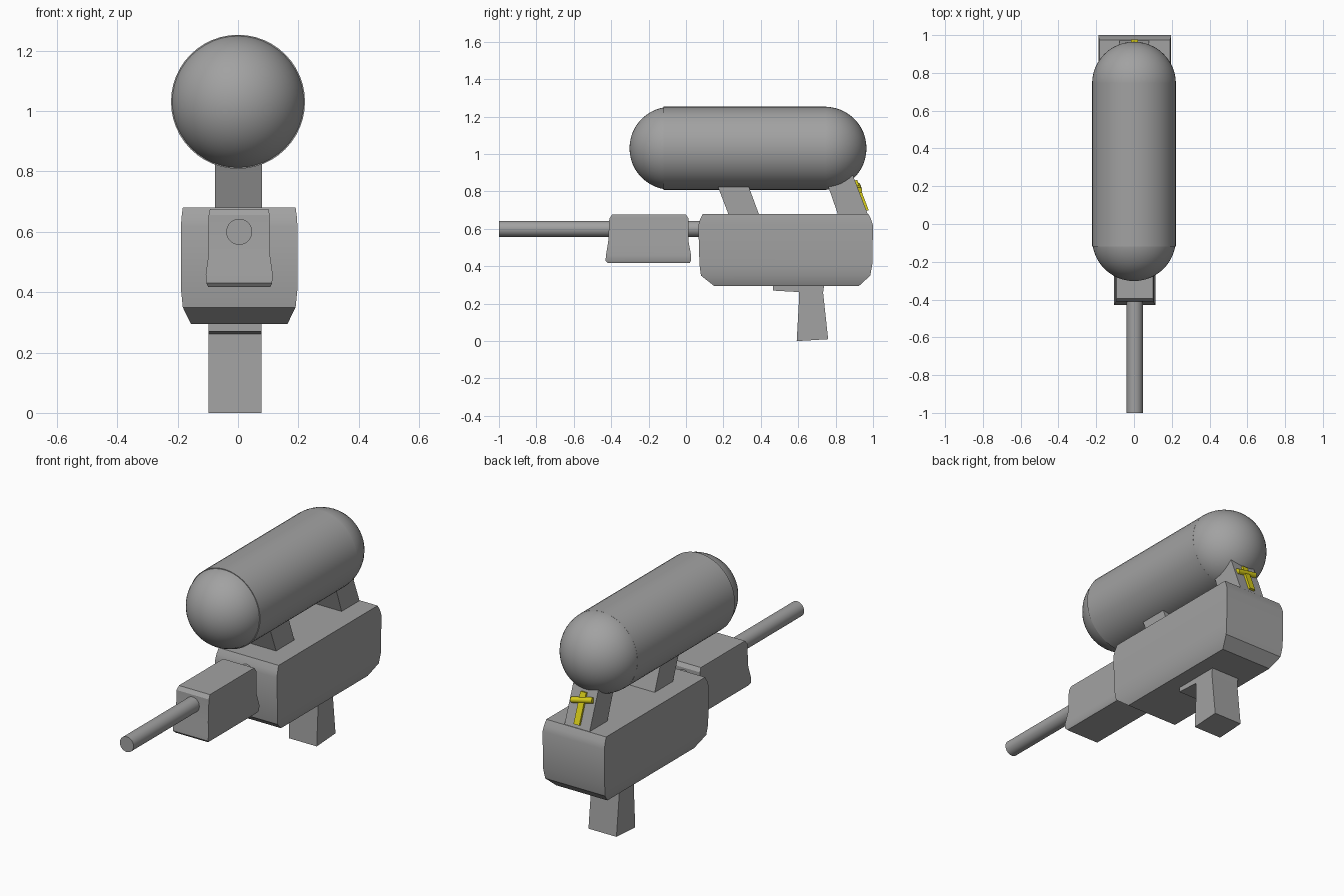
import bpy, bmesh, math
from mathutils import Vector, Matrix

cube = bpy.data.objects.get("Cube")
if cube:
    bpy.data.objects.remove(cube, do_unlink=True)


def material(name, rgb):
    m = bpy.data.materials.new(name)
    m.use_nodes = True
    m.diffuse_color = (*rgb, 1)
    m.node_tree.nodes["Principled BSDF"].inputs["Base Color"].default_value = (*rgb, 1)
    return m


GRAY = material("plain gray", (0.36, 0.36, 0.36))
YELLOW = material("yellow", (0.7, 0.62, 0.01))


def finish(name, bm, mat, smooth=True):
    bmesh.ops.recalc_face_normals(bm, faces=bm.faces)
    mesh = bpy.data.meshes.new(name)
    bm.to_mesh(mesh)
    bm.free()
    mesh.materials.append(mat)
    ob = bpy.data.objects.new(name, mesh)
    bpy.context.collection.objects.link(ob)
    if smooth:
        bpy.ops.object.select_all(action='DESELECT')
        ob.select_set(True)
        bpy.context.view_layer.objects.active = ob
        bpy.ops.object.shade_smooth_by_angle(angle=math.radians(30))
    return ob


def rod(name, start, end, radius, mat, sides=32):
    a, b = Vector(start), Vector(end)
    turn = (b - a).to_track_quat('Z', 'Y').to_matrix().to_4x4()
    bm = bmesh.new()
    bmesh.ops.create_cone(bm, cap_ends=True, segments=sides, radius1=radius, radius2=radius,
                          depth=(b - a).length, matrix=Matrix.Translation((a + b) / 2) @ turn)
    return finish(name, bm, mat)


def ball(name, center, radius):
    bm = bmesh.new()
    turn = Matrix.Rotation(math.pi / 2, 4, 'X')
    bmesh.ops.create_uvsphere(bm, u_segments=48, v_segments=24, radius=radius,
                              matrix=Matrix.Translation(center) @ turn)
    return finish(name, bm, GRAY)


def stacked_box(name, cx, levels):
    """Box lofted through rectangles given as (z, half width, y front, y back)."""
    bm = bmesh.new()
    rings = [[bm.verts.new(p) for p in ((cx - w, f, z), (cx + w, f, z),
                                        (cx + w, b, z), (cx - w, b, z))]
             for z, w, f, b in levels]
    for lo, hi in zip(rings, rings[1:]):
        for i in range(4):
            j = (i + 1) % 4
            bm.faces.new((lo[i], lo[j], hi[j], hi[i]))
    bm.faces.new(rings[0])
    bm.faces.new(rings[-1])
    return finish(name, bm, GRAY)


def side_plate(name, x0, x1, outline, mat=GRAY):
    """Side outline of (y, z) points extruded across x."""
    bm = bmesh.new()
    face = bm.faces.new([bm.verts.new((x0, y, z)) for y, z in outline])
    out = bmesh.ops.extrude_face_region(bm, geom=[face])
    moved = [v for v in out["geom"] if isinstance(v, bmesh.types.BMVert)]
    bmesh.ops.translate(bm, verts=moved, vec=(x1 - x0, 0, 0))
    return finish(name, bm, mat, smooth=False)


# Tank with rounded ends
R, TANK_Z = 0.222, 1.031
rod("tank_barrel", (0, -0.12, TANK_Z), (0, 0.75, TANK_Z), R, GRAY, 48)
ball("tank_front_cap", (0, -0.08, TANK_Z), R)
ball("tank_back_cap", (0, 0.743, TANK_Z), R)

# Main body, with chamfered ends and underside
stacked_box("body", 0.004, [
    (0.295, 0.16, 0.15, 0.925), (0.35, 0.187, 0.08, 0.985), (0.41, 0.193, 0.072, 0.996),
    (0.62, 0.193, 0.066, 1.0), (0.65, 0.191, 0.075, 0.99), (0.68, 0.187, 0.09, 0.975)])

# Sliding pump handle and the nozzle through it
stacked_box("pump_handle", 0.004, [
    (0.418, 0.103, -0.42, 0.02), (0.43, 0.109, -0.43, 0.027), (0.46, 0.111, -0.428, 0.027),
    (0.53, 0.101, -0.416, 0.014), (0.655, 0.101, -0.41, 0.014), (0.676, 0.097, -0.395, 0.0)])
rod("nozzle", (0.004, -1, 0.6), (0.004, 0.2, 0.6), 0.043, GRAY)

# Slanted tank supports
side_plate("front_support", -0.077, 0.08,
           [(0.23, 0.67), (0.393, 0.67), (0.33, 0.84), (0.165, 0.84)])
side_plate("back_support", -0.077, 0.08,
           [(0.815, 0.67), (0.975, 0.67), (0.893, 0.885), (0.74, 0.885)])

# Grip and trigger
side_plate("grip", -0.097, 0.078,
           [(0.605, 0.31), (0.603, 0.2), (0.592, 0.0), (0.76, 0.01), (0.733, 0.26), (0.74, 0.31)])
side_plate("trigger", -0.097, 0.078,
           [(0.465, 0.31), (0.465, 0.27), (0.605, 0.262), (0.605, 0.31)])

# Yellow cross on the sloping back of the rear support
side_plate("cross_stem", -0.016, 0.02,
           [(0.955, 0.695), (0.977, 0.7), (0.915, 0.862), (0.893, 0.857)], YELLOW)
rod("cross_bar", (0.066, 0.926, 0.806), (-0.062, 0.917, 0.832), 0.016, YELLOW, 16)
